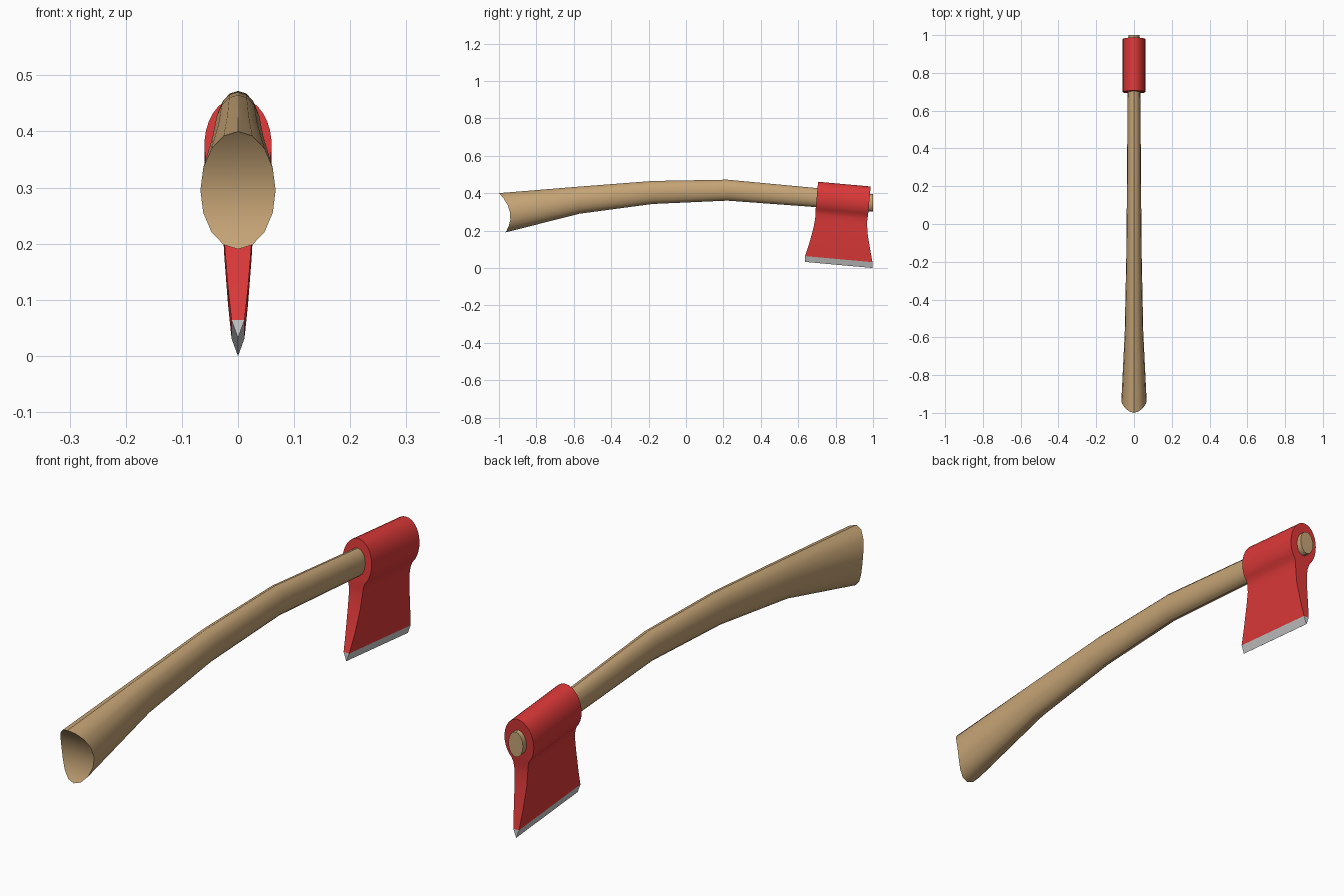
import bpy, bmesh, math
from mathutils import Matrix

if "Cube" in bpy.data.objects:
    bpy.data.objects.remove(bpy.data.objects["Cube"])


def material(name, color):
    m = bpy.data.materials.new(name)
    m.diffuse_color = (*color, 1)
    m.use_nodes = True
    m.node_tree.nodes["Principled BSDF"].inputs["Base Color"].default_value = m.diffuse_color
    return m


def finish(bm, name, mat, angle=30):
    bmesh.ops.remove_doubles(bm, verts=bm.verts, dist=1e-5)
    bmesh.ops.recalc_face_normals(bm, faces=bm.faces)
    mesh = bpy.data.meshes.new(name)
    bm.to_mesh(mesh)
    bm.free()
    obj = bpy.data.objects.new(name, mesh)
    bpy.context.collection.objects.link(obj)
    mesh.materials.append(mat)
    bpy.context.view_layer.objects.active = obj
    obj.select_set(True)
    bpy.ops.object.shade_smooth_by_angle(angle=math.radians(angle))
    obj.select_set(False)
    return obj


wood = material("wood", (0.56, 0.37, 0.18))
red = material("red_paint", (0.72, 0.04, 0.04))
steel = material("steel", (0.55, 0.55, 0.55))

# Handle: elliptical rings (y, bottom z, top z, half width); the butt is scooped
SIDES = 16
stations = [(-0.94, 0.190, 0.400, 0.067), (-0.57, 0.290, 0.435, 0.049),
            (-0.18, 0.342, 0.465, 0.041), (0.22, 0.360, 0.472, 0.037),
            (0.70, 0.325, 0.427, 0.034), (1.00, 0.301, 0.394, 0.030)]
bm = bmesh.new()
rings = []
for i, (y, lo, hi, hw) in enumerate(stations):
    ring = []
    for k in range(SIDES):
        a = math.pi / 2 + 2 * math.pi * k / SIDES
        t = math.sin(a)
        scoop = -0.0175 * t - 0.0425 * t * t if i == 0 else 0
        ring.append(bm.verts.new((hw * math.cos(a), y + scoop,
                                  (lo + hi) / 2 + t * (hi - lo) / 2)))
    rings.append(ring)
for a, b in zip(rings, rings[1:]):
    for k in range(SIDES):
        n = (k + 1) % SIDES
        bm.faces.new((a[k], a[n], b[n], b[k]))
bm.faces.new(rings[-1])
# Butt face: strips across from left to right
r, h = rings[0], SIDES // 2
for k in range(h):
    quad = [r[k], r[k + 1], r[-(k + 1)], r[-k]]
    bm.faces.new(list(dict.fromkeys(quad)))
finish(bm, "handle", wood)

# Head: rows (half width, height, front y, back y) in the tilted head frame
HEAD = Matrix.Translation((0, 0.839, 0.3625)) @ Matrix.Rotation(-0.09, 4, 'X')


def stacked_rows(name, rows, mat):
    bm = bmesh.new()
    grid = [[bm.verts.new(HEAD @ Matrix.Translation((x, y, w)).translation)
             for x, y in ((-hw, f), (hw, f), (hw, b), (-hw, b))]
            for hw, w, f, b in rows]
    for a, c in zip(grid, grid[1:]):
        for k in range(4):
            n = (k + 1) % 4
            bm.faces.new((a[k], a[n], c[n], c[k]))
    bm.faces.new(grid[0])
    bm.faces.new(grid[-1])
    bmesh.ops.dissolve_degenerate(bm, dist=1e-5, edges=bm.edges)
    return finish(bm, name, mat)


eye = [(max(0.0002, 0.060 * math.sin(math.radians(d))),
        0.086 * math.cos(math.radians(d)), -0.141, 0.141)
       for d in range(0, 145, 12)]
blade = [(0.030, -0.088, -0.139, 0.139), (0.027, -0.115, -0.139, 0.140),
         (0.025, -0.165, -0.144, 0.147), (0.018, -0.255, -0.160, 0.170),
         (0.0115, -0.316, -0.175, 0.187)]
stacked_rows("axe_head", eye + blade, red)

# Bare steel cutting edge
stacked_rows("cutting_edge",
             [blade[-1], (0.0002, -0.347, -0.173, 0.190)], steel)
